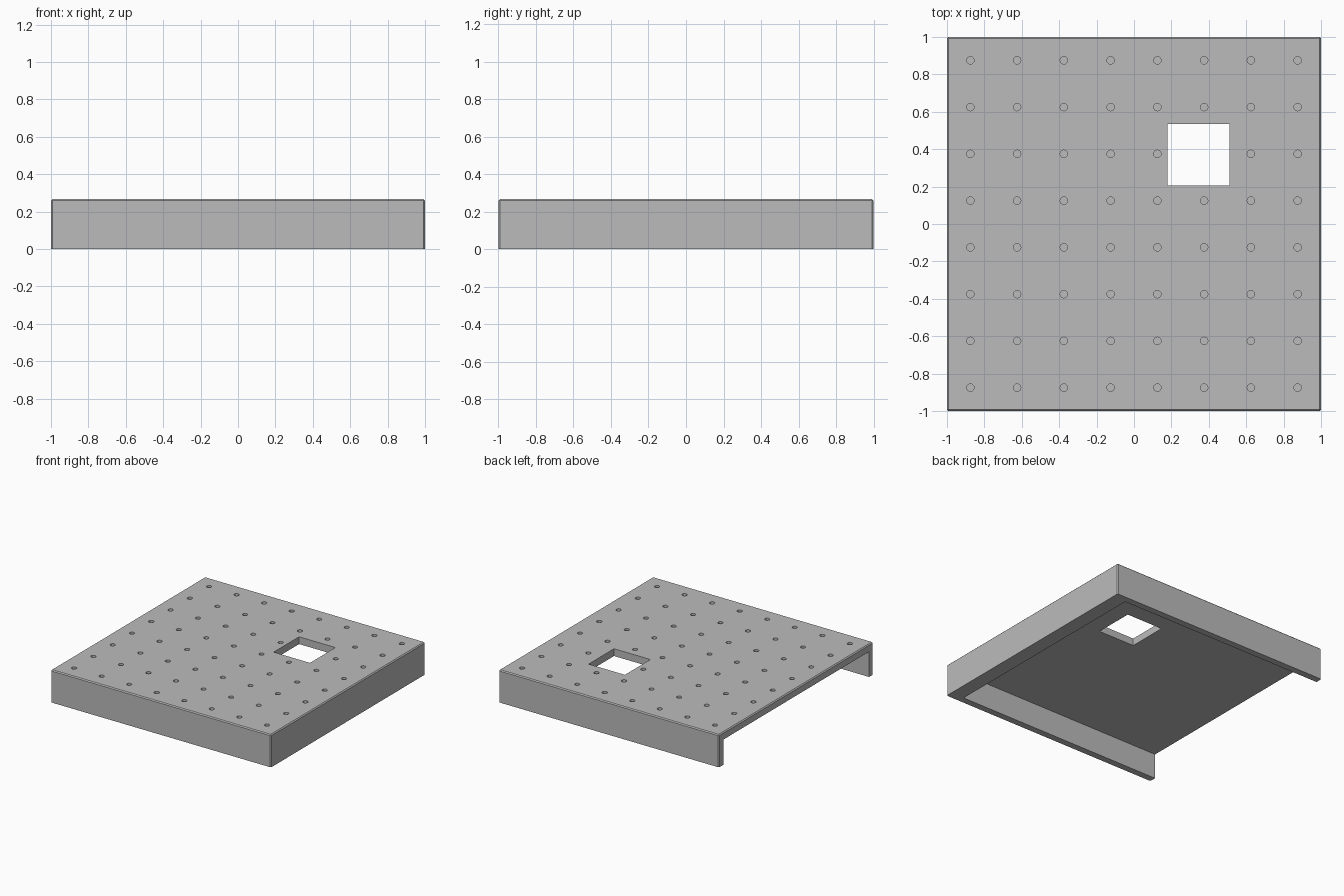
import bpy
import bmesh
from mathutils import Matrix, Vector

if "Cube" in bpy.data.objects:
    bpy.data.objects.remove(bpy.data.objects["Cube"], do_unlink=True)

HEIGHT = 0.267
DECK = 0.06          # thickness of the top plate
SKIRT = 0.055        # front and back skirts
END_WALL = 0.12      # wall on the +x side
GRID = 8             # dimples per side
DIMPLE_R, DIMPLE_DEPTH = 0.02, 0.02

grey = bpy.data.materials.new("plain grey")
grey.use_nodes = True
colour = (0.5, 0.5, 0.5, 1)
grey.diffuse_color = colour
grey.node_tree.nodes["Principled BSDF"].inputs["Base Color"].default_value = colour


def add_box(bm, low, high):
    low, high = Vector(low), Vector(high)
    matrix = Matrix.Translation((low + high) / 2) @ Matrix.Diagonal((*(high - low), 1))
    bmesh.ops.create_cube(bm, size=1, matrix=matrix)


def to_object(bm, name):
    mesh = bpy.data.meshes.new(name)
    bm.to_mesh(mesh)
    bm.free()
    mesh.materials.append(grey)
    obj = bpy.data.objects.new(name, mesh)
    bpy.context.collection.objects.link(obj)
    return obj


def cut(obj, cutter):
    cutter.hide_render = True
    mod = obj.modifiers.new("cut", 'BOOLEAN')
    mod.operation, mod.solver, mod.object = 'DIFFERENCE', 'EXACT', cutter
    bpy.context.view_layer.objects.active = obj
    bpy.ops.object.modifier_apply(modifier=mod.name)
    bpy.data.objects.remove(cutter, do_unlink=True)


# Outer block with a fine chamfer on the top and corner edges
bm = bmesh.new()
add_box(bm, (-1, -1, 0), (1, 1, HEIGHT))
edges = [e for e in bm.edges if max(v.co.z for v in e.verts) > HEIGHT / 2]
bmesh.ops.bevel(bm, geom=edges, offset=0.008, segments=1, affect='EDGES')
tray = to_object(bm, "skirted_deck")

# Hollow underside, open towards -x
bm = bmesh.new()
add_box(bm, (-1.2, -1 + SKIRT, -0.2), (1 - END_WALL, 1 - SKIRT, HEIGHT - DECK))
cut(tray, to_object(bm, "underside_cutter"))

# Square opening through the deck
bm = bmesh.new()
add_box(bm, (0.18, 0.205, 0.1), (0.51, 0.535, 0.5))
cut(tray, to_object(bm, "opening_cutter"))

# Grid of shallow round dimples, leaving out the one inside the opening
bm = bmesh.new()
step = 2 / GRID
for i in range(GRID):
    for j in range(GRID):
        x, y = -1 + step * (i + 0.5), -1 + step * (j + 0.5)
        if 0.18 < x < 0.51 and 0.205 < y < 0.535:
            continue
        bmesh.ops.create_cone(bm, cap_ends=True, segments=16, radius1=DIMPLE_R,
                              radius2=DIMPLE_R, depth=DIMPLE_DEPTH * 2,
                              matrix=Matrix.Translation((x, y, HEIGHT)))
cut(tray, to_object(bm, "dimple_cutter"))
